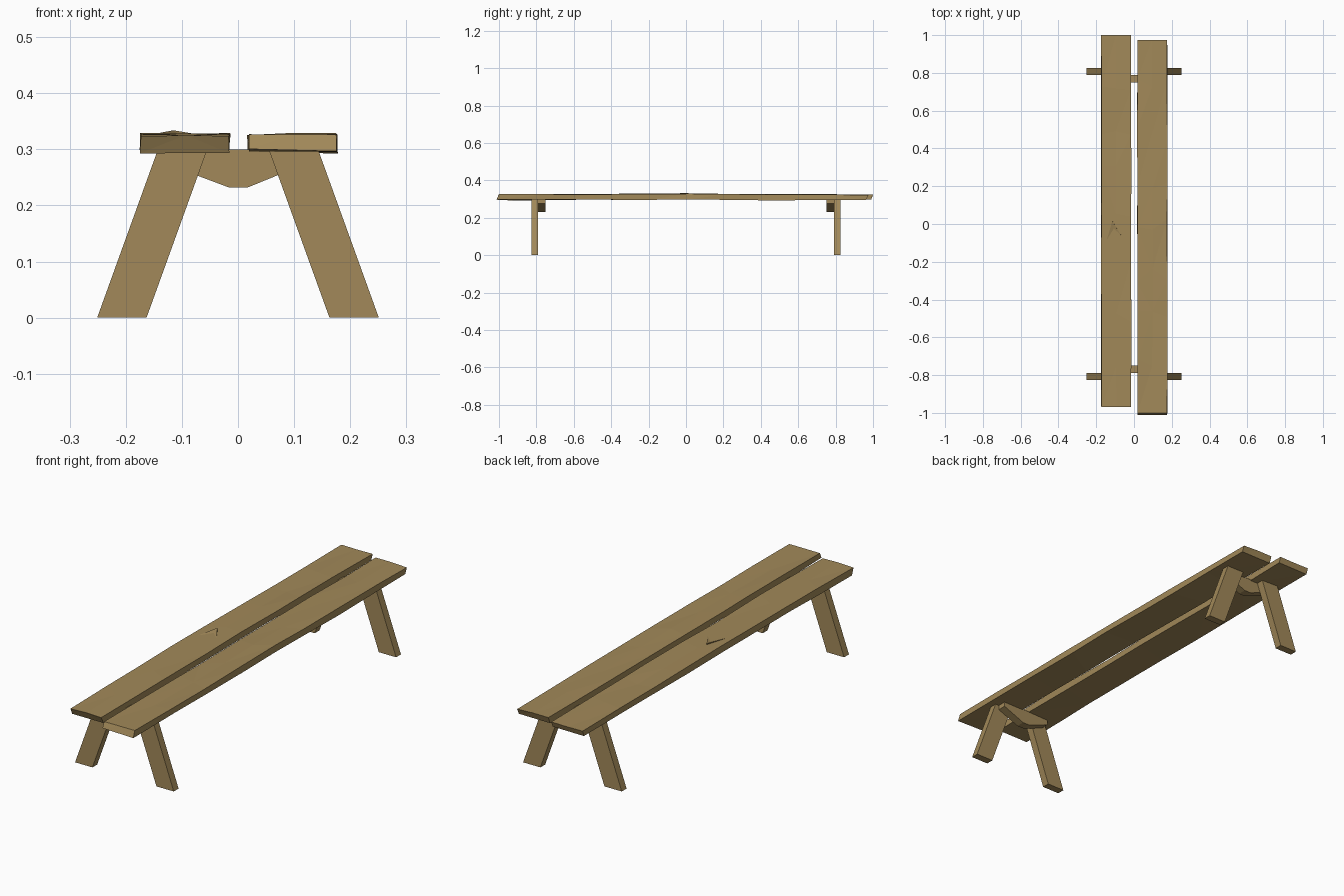
import bpy, bmesh, random

if "Cube" in bpy.data.objects:
    bpy.data.objects.remove(bpy.data.objects["Cube"])

random.seed(4)
wood = bpy.data.materials.new("weathered_wood")
wood.diffuse_color = (0.36, 0.25, 0.10, 1)
wood.use_nodes = True
wood.node_tree.nodes["Principled BSDF"].inputs["Base Color"].default_value = wood.diffuse_color


def finish(name, bm):
    bmesh.ops.recalc_face_normals(bm, faces=bm.faces)
    mesh = bpy.data.meshes.new(name)
    bm.to_mesh(mesh)
    bm.free()
    mesh.materials.append(wood)
    ob = bpy.data.objects.new(name, mesh)
    bpy.context.collection.objects.link(ob)


def slab(name, profile, y0, y1):
    """Extrude an x/z profile along y."""
    bm = bmesh.new()
    face = bm.faces.new([bm.verts.new((x, y0, z)) for x, z in profile])
    ext = bmesh.ops.extrude_face_region(bm, geom=[face])
    verts = [v for v in ext["geom"] if isinstance(v, bmesh.types.BMVert)]
    bmesh.ops.translate(bm, verts=verts, vec=(0, y1 - y0, 0))
    finish(name, bm)


def plank(name, x0, x1, y0, y1, heights, undercut):
    """Hand-hewn board: loft of uneven sections, ends cut at a slant."""
    bm = bmesh.new()
    rings = []
    n = len(heights)
    for i, dz in enumerate(heights):
        y = y0 + (y1 - y0) * i / (n - 1)
        end = i in (0, n - 1)
        j = lambda a: random.uniform(-a, a)
        bot, top = 0.296 + dz, 0.325 + dz
        xm = (x0 + x1) / 2
        pts = [(x0, bot), (x1, bot), (x1, top), (xm, top), (x0, top)]
        ring = []
        for k, (x, z) in enumerate(pts):
            yy = y if end else y + j(0.05)
            if k < 2 and i == 0:
                yy += undercut[0]
            if k < 2 and i == n - 1:
                yy -= undercut[1]
            ring.append(bm.verts.new((x + j(0.002), yy, z + j(0.0025))))
        rings.append(ring)
    for a, b in zip(rings, rings[1:]):
        for k in range(5):
            m = (k + 1) % 5
            bm.faces.new((a[k], a[m], b[m], b[k]))
    bm.faces.new(rings[0])
    bm.faces.new(rings[-1][::-1])
    bmesh.ops.triangulate(bm, faces=bm.faces)
    finish(name, bm)


# Seat boards, slightly staggered along the length
plank("left_seat_board", -0.174, -0.015, -0.97, 1.0,
      [-0.001, 0, 0.001, 0.002, 0.004, 0.002, 0, 0.001, 0], (0.015, 0.01))
plank("right_seat_board", 0.018, 0.176, -1.0, 0.975,
      [0.003, 0, 0.001, 0.002, 0.003, 0.001, -0.001, 0.001, -0.001], (-0.012, 0.012))

# Raised splinter on the left board
bm = bmesh.new()
p, a, b, c, d = [bm.verts.new(v) for v in (
    (-0.115, 0.015, 0.334), (-0.163, -0.15, 0.325), (-0.062, -0.07, 0.325),
    (-0.10, -0.055, 0.322), (-0.11, 0.01, 0.318))]
for f in ((p, a, c), (p, c, b), (p, b, d), (p, d, a), (a, d, b, c)):
    bm.faces.new(f)
finish("splinter", bm)

# Splayed legs and cross braces, mirrored to both ends
for end, s in (("front", -1), ("back", 1)):
    for side, m in (("left", -1), ("right", 1)):
        slab(f"{end}_{side}_leg",
             [(m * 0.163, 0), (m * 0.251, 0), (m * 0.143, 0.299), (m * 0.055, 0.299)],
             s * 0.79, s * 0.825)
    slab(f"{end}_brace",
         [(-0.125, 0.30), (-0.125, 0.273), (-0.016, 0.232), (0.017, 0.232),
          (0.125, 0.276), (0.125, 0.30)],
         s * 0.75, s * 0.79)
